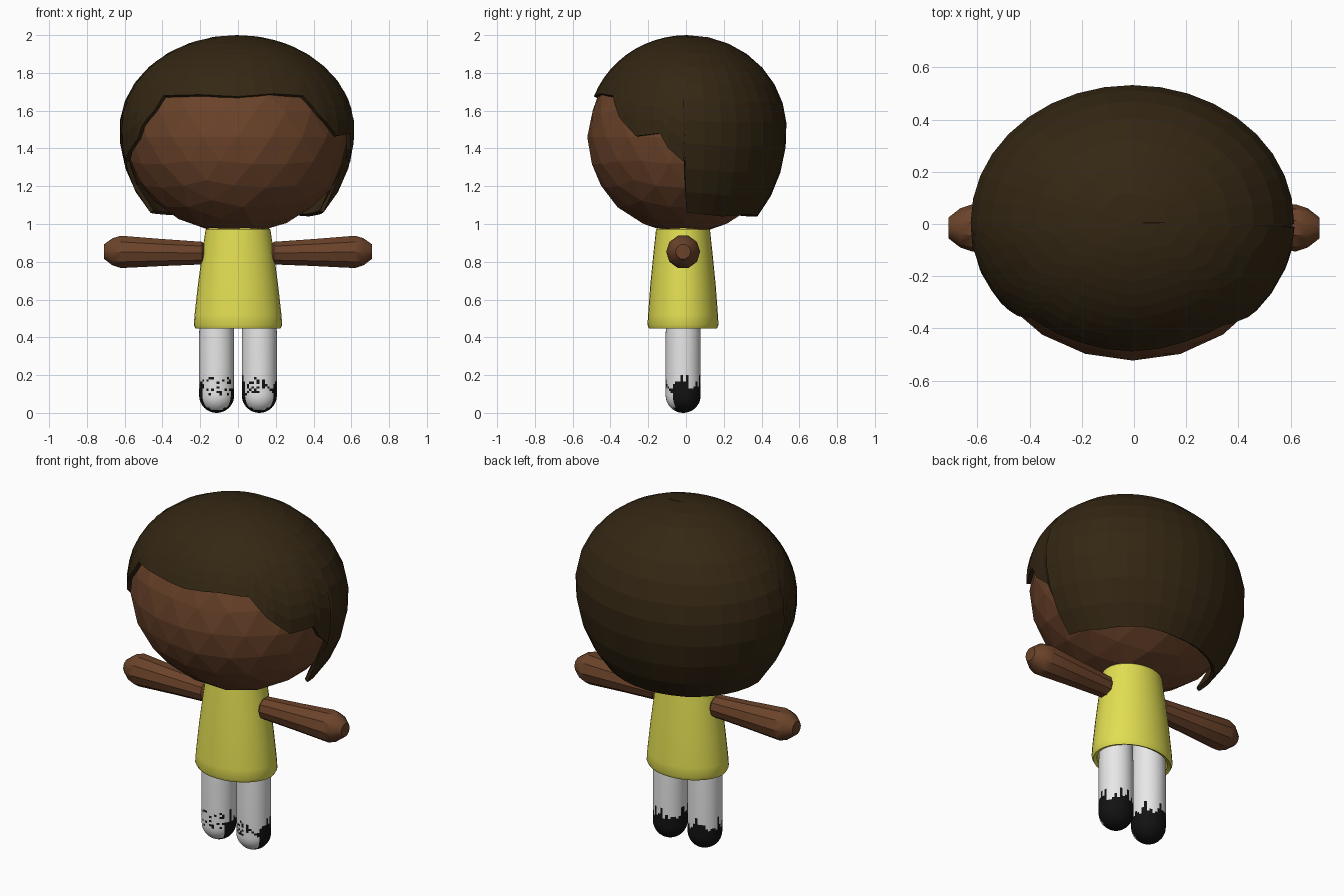
import bpy, bmesh, math, random
from math import sin, cos, pi, radians

if "Cube" in bpy.data.objects:
    bpy.data.objects.remove(bpy.data.objects["Cube"])

random.seed(4)


def material(name, rgb):
    m = bpy.data.materials.new(name)
    m.diffuse_color = (*rgb, 1)
    m.use_nodes = True
    m.node_tree.nodes["Principled BSDF"].inputs["Base Color"].default_value = m.diffuse_color
    return m


HAIR = material("dark brown hair", (0.034, 0.020, 0.0065))
SKIN = material("brown skin", (0.147, 0.056, 0.023))
YELLOW = material("yellow cloth", (0.76, 0.73, 0.085))
WHITE = material("white stocking", (0.80, 0.80, 0.80))
BLACK = material("black shoe", (0.006, 0.006, 0.006))


def finish(name, bm, mats, smooth=None):
    bmesh.ops.remove_doubles(bm, verts=bm.verts, dist=1e-5)
    bmesh.ops.recalc_face_normals(bm, faces=bm.faces)
    me = bpy.data.meshes.new(name)
    bm.to_mesh(me)
    bm.free()
    ob = bpy.data.objects.new(name, me)
    bpy.context.collection.objects.link(ob)
    for m in mats:
        me.materials.append(m)
    if smooth:
        bpy.ops.object.select_all(action='DESELECT')
        ob.select_set(True)
        bpy.context.view_layer.objects.active = ob
        bpy.ops.object.shade_smooth_by_angle(angle=radians(smooth))
    return ob


def loft(rings, closed=False):
    """Skin a list of equally long point rings."""
    bm = bmesh.new()
    vs = [[bm.verts.new(p) for p in r] for r in rings]
    n = len(rings[0])
    for a, b in zip(vs, vs[1:]):
        for i in range(n):
            j = (i + 1) % n
            bm.faces.new((a[i], a[j], b[j], b[i]))
    if closed:
        bm.faces.new(vs[0])
        bm.faces.new(vs[-1])
    return bm


# Head: faceted ellipsoid
bm = bmesh.new()
bmesh.ops.create_icosphere(bm, subdivisions=3, radius=1)
for v in bm.verts:
    k = 1 + random.uniform(-0.006, 0.006)
    v.co = (-0.005 + 0.588 * v.co.x * k, -0.005 + 0.517 * v.co.y * k,
            1.46 + 0.51 * v.co.z * k)
finish("head", bm, [SKIN])

# Hair: cap whose lower edge follows (angle from the front, height)
EDGE = [(-180, 1.04), (-150, 1.04), (-120, 1.05), (-87, 1.06), (-84, 1.20), (-78, 1.33),
        (-68, 1.39), (-58, 1.45), (-54, 1.52), (-46, 1.60), (-42, 1.68),
        (-20, 1.685), (0, 1.675), (20, 1.69), (37, 1.68), (46, 1.57),
        (59, 1.465), (74, 1.48), (79, 1.40), (88, 1.33), (89.5, 1.06),
        (120, 1.04), (150, 1.05), (180, 1.04)]
HZ = 1.50


def edge_height(a):
    for (a0, z0), (a1, z1) in zip(EDGE, EDGE[1:]):
        if a0 <= a <= a1:
            return z0 + (z1 - z0) * (a - a0) / (a1 - a0)


def hair_point(a, t):
    rz = 0.5 if t < pi / 2 else 0.65
    return (-0.006 + 0.622 * sin(t) * sin(a), 0.006 - 0.527 * sin(t) * cos(a),
            HZ + rz * cos(t))


angles = sorted(set([e[0] for e in EDGE[1:]] + [i * 10 for i in range(-17, 19)]))
angles = [a for i, a in enumerate(angles) if i == 0 or a - angles[i - 1] > 1.1
          or a in (89.5, 88)]
ROWS = 11
rings = []
for r in range(ROWS + 1):
    ring = []
    for a in angles:
        d = edge_height(a) - HZ
        low = math.acos(d / (0.5 if d > 0 else 0.65))
        ring.append(hair_point(radians(a), low * (1 - r / ROWS)))
    rings.append(ring)
hair = finish("hair", loft(rings), [HAIR])
mod = hair.modifiers.new("thickness", 'SOLIDIFY')
mod.thickness = 0.022
mod.offset = -1


# Dress: hollow flared tube with a rounded hem
def oval(rx, ry, z, n=32):
    return [(rx * cos(2 * pi * i / n), -0.016 + ry * sin(2 * pi * i / n), z)
            for i in range(n)]


profile = [(0.195, 0.152, 0.50), (0.205, 0.162, 0.455), (0.225, 0.180, 0.447),
           (0.234, 0.188, 0.465), (0.230, 0.185, 0.52), (0.212, 0.173, 0.68),
           (0.191, 0.157, 0.84), (0.172, 0.143, 0.97), (0.14, 0.115, 1.0)]
inner = [(0.14, 0.11, 0.97), (0.17, 0.135, 0.80)]
dress = loft([oval(*p) for p in inner + profile])
finish("dress", dress, [YELLOW], 35)

# Arms: tapered rods, wider at the hand
ARM = [(0.165, 0.035), (0.19, 0.063), (0.40, 0.075), (0.62, 0.090),
       (0.665, 0.075), (0.71, 0.040)]
for side, label in ((-1, "left"), (1, "right")):
    rings = [[(side * x, -0.015 + r * cos(2 * pi * i / 10),
               0.843 + 0.015 * x + r * sin(2 * pi * i / 10)) for i in range(10)]
             for x, r in ARM]
    finish(label + "_arm", loft(rings, True), [SKIN], 30)

# Legs: round-ended posts with ragged painted shoes
R, N = 0.093, 40
LEG = [(R * sin(t * pi / 16), R - R * cos(t * pi / 16)) for t in range(9)]
LEG[0] = (0.004, 0.0)
LEG += [(R, 0.093 + 0.012 * k) for k in range(1, 12)] + [(R, 0.40), (0.088, 0.60)]
for side, label in ((-1, "left"), (1, "right")):
    cx = side * 0.113
    rings = [[(cx + r * cos(2 * pi * i / N), -0.015 + r * sin(2 * pi * i / N), z)
              for i in range(N)] for r, z in LEG]
    bm = loft(rings, True)
    top = [random.choice((0.13, 0.14, 0.15, 0.17, 0.20)) for _ in range(N)]
    for f in bm.faces:
        c = f.calc_center_median()
        dx, dy = c.x - cx, c.y + 0.015
        col = int((math.atan2(dy, dx) % (2 * pi)) / (2 * pi) * N) % N
        shoe = c.z < top[col]
        if dy < -0.045 and abs(dx) < 0.075 and c.z > 0.012:
            # pale toe patch with a few dark flecks above it
            shoe = 0.09 < c.z < 0.19 and random.random() < 0.22
        f.material_index = 1 if shoe else 0
    finish(label + "_leg", bm, [WHITE, BLACK], 40)
